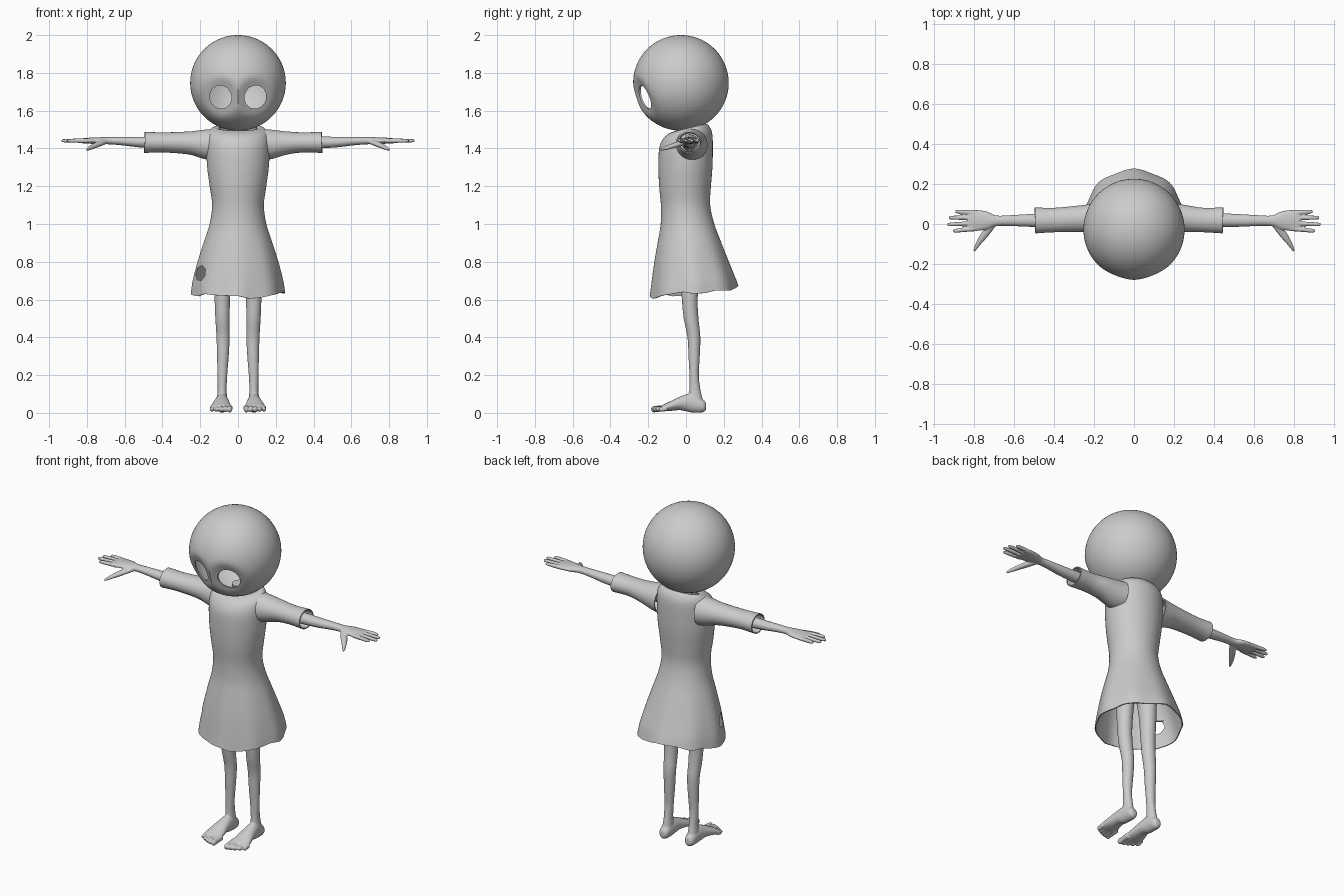
import bpy, bmesh, random
from math import sin, cos, pi, exp, radians
from mathutils import Vector

if "Cube" in bpy.data.objects:
    bpy.data.objects.remove(bpy.data.objects["Cube"])

random.seed(4)


def smooth_rows(rows, n=5):
    """Catmull-Rom interpolation of rows of numbers."""
    out = []
    for i in range(len(rows) - 1):
        p0, p1, p2 = rows[max(i - 1, 0)], rows[i], rows[i + 1]
        p3 = rows[min(i + 2, len(rows) - 1)]
        for k in range(n):
            t = k / n
            out.append([0.5 * (2 * b + (c - a) * t + (2 * a - 5 * b + 4 * c - d) * t * t
                               + (3 * b - a - 3 * c + d) * t ** 3)
                        for a, b, c, d in zip(p0, p1, p2, p3)])
    return out + [list(rows[-1])]


def skin(bm, rings, cap):
    rings = [[bm.verts.new(p) for p in r] for r in rings]
    n = len(rings[0])
    for a, b in zip(rings, rings[1:]):
        for i in range(n):
            bm.faces.new((a[i], a[(i + 1) % n], b[(i + 1) % n], b[i]))
    if cap:
        bm.faces.new(rings[0][::-1])
        bm.faces.new(rings[-1])


def loft(bm, rows, cap=True, sides=32):
    """Elliptical tube; each row is x, y, z, side radius, up radius."""
    t = (Vector(rows[-1][:3]) - Vector(rows[0][:3])).normalized()
    u = Vector((1, 0, 0)) if abs(t.z) > 0.9 else t.cross(Vector((0, 0, 1))).normalized()
    v = u.cross(t)
    skin(bm, [[Vector(r[:3]) + u * r[3] * cos(2 * pi * i / sides) + v * r[4] * sin(2 * pi * i / sides)
               for i in range(sides)] for r in smooth_rows(rows)], cap)


def make(bm, name):
    bmesh.ops.recalc_face_normals(bm, faces=bm.faces)
    me = bpy.data.meshes.new(name)
    bm.to_mesh(me)
    bm.free()
    ob = bpy.data.objects.new(name, me)
    bpy.context.collection.objects.link(ob)
    return ob


def add_mod(ob, kind, **props):
    m = ob.modifiers.new(kind.title(), kind)
    for k, val in props.items():
        setattr(m, k, val)


def finish(ob, angle=40):
    bpy.ops.object.select_all(action='DESELECT')
    bpy.context.view_layer.objects.active = ob
    ob.select_set(True)
    for m in list(ob.modifiers):
        bpy.ops.object.modifier_apply(modifier=m.name)
    bpy.ops.object.shade_smooth_by_angle(angle=radians(angle))


def cut(ob, loc, scale, tilt=0, sides=48):
    """Cut an elliptical hole along y."""
    bpy.ops.mesh.primitive_cylinder_add(vertices=sides, radius=1, depth=2, location=loc,
                                        rotation=(pi / 2, tilt, 0))
    c = bpy.context.object
    c.name = "hole_cutter"
    c.scale = scale
    c.hide_render = True
    add_mod(ob, 'BOOLEAN', object=c, operation='DIFFERENCE', solver='EXACT')
    return c


# Round hollow head with sunken eye openings
HEAD = Vector((0, -0.027, 1.747))
bm = bmesh.new()
bmesh.ops.create_uvsphere(bm, u_segments=96, v_segments=64, radius=0.253)
for v in bm.verts:
    v.co += HEAD
    if v.co.y < HEAD.y:
        d = ((abs(v.co.x) - 0.092) / 0.062) ** 2 + ((v.co.z - 1.672) / 0.068) ** 2
        v.co.y += 0.03 * exp(-d * d * 0.35)
head = make(bm, "head")
add_mod(head, 'SOLIDIFY', thickness=0.008, offset=-1)
cutters = [cut(head, (s * 0.092, -0.27, 1.672), (0.057, 0.062, 0.15), s * radians(18)) for s in (1, -1)]
finish(head)

# Dress: height, half width, front y, back y, front-to-back tilt
profile = [(0.638, 0.248, -0.19, 0.275, 0.026), (0.70, 0.238, -0.182, 0.258, 0.02),
           (0.80, 0.213, -0.168, 0.222, 0.01), (0.90, 0.182, -0.15, 0.187, 0),
           (1.00, 0.15, -0.134, 0.15, 0), (1.10, 0.137, -0.133, 0.128, 0),
           (1.20, 0.15, -0.142, 0.132, 0), (1.30, 0.163, -0.146, 0.14, 0),
           (1.40, 0.168, -0.142, 0.142, 0), (1.46, 0.165, -0.122, 0.14, 0.01),
           (1.492, 0.153, -0.092, 0.13, 0.014), (1.512, 0.13, -0.05, 0.11, 0.018),
           (1.508, 0.10, -0.03, 0.095, 0.018)]
N = 96
jag = [random.uniform(-0.012, 0.012) for _ in range(N // 4)]
rings = []
for z, rx, yf, yb, tilt in smooth_rows(profile, 4):
    ring = []
    for i in range(N):
        a = 2 * pi * i / N
        fold = 1 + 0.018 * min(1, max(0, (1.0 - z) / 0.35)) * (cos(8 * a) - 0.5)
        f = (i % 4) / 4
        rag = (jag[i // 4] * (1 - f) + jag[(i // 4 + 1) % len(jag)] * f) * max(0, (0.70 - z) / 0.06)
        ring.append((rx * cos(a) * fold, (yf + yb) / 2 + (yb - yf) / 2 * sin(a) * fold,
                     z + tilt * sin(a) + rag))
    rings.append(ring)
bm = bmesh.new()
skin(bm, rings, False)
dress = make(bm, "dress")
add_mod(dress, 'SOLIDIFY', thickness=0.006, offset=-1)
# Torn hole near the hem
cutters.append(cut(dress, (-0.198, -0.14, 0.74), (0.026, 0.042, 0.14), radians(12), 7))
finish(dress)
for c in cutters:
    bpy.data.objects.remove(c)

# Sleeves of unequal length
for name, s, end in (("right_sleeve", 1, 0.445), ("left_sleeve", -1, 0.495)):
    bm = bmesh.new()
    loft(bm, [(s * 0.13, 0.028, 1.42, 0.086, 0.084), (s * 0.18, 0.028, 1.422, 0.077, 0.077),
              (s * 0.26, 0.027, 1.429, 0.067, 0.061), (s * (end - 0.1), 0.02, 1.432, 0.061, 0.053),
              (s * end, 0.018, 1.432, 0.065, 0.056)], False, 40)
    sleeve = make(bm, name)
    add_mod(sleeve, 'SOLIDIFY', thickness=0.006, offset=-1)
    finish(sleeve)

# Body and neck under the dress
bm = bmesh.new()
loft(bm, [(0, 0.02, 0.84, 0.05, 0.05), (0, 0.02, 0.92, 0.115, 0.085), (0, 0.0, 1.1, 0.105, 0.085),
          (0, 0.0, 1.35, 0.12, 0.09), (0, 0.02, 1.44, 0.10, 0.07), (0, 0.03, 1.48, 0.05, 0.05),
          (0, 0.02, 1.53, 0.045, 0.045)])
finish(make(bm, "torso_and_neck"))


def limb(bm, name):
    """Fuse overlapping tubes, soften and mirror."""
    ob = make(bm, name)
    add_mod(ob, 'REMESH', mode='VOXEL', voxel_size=0.004)
    add_mod(ob, 'SMOOTH', factor=0.5, iterations=4)
    add_mod(ob, 'MIRROR', use_mirror_merge=False)
    finish(ob, 60)


# Arms with palm, four fingers and thumb
bm = bmesh.new()
loft(bm, [(0.12, 0.02, 1.43, 0.045, 0.045), (0.3, 0.02, 1.432, 0.038, 0.036),
          (0.5, 0.018, 1.433, 0.033, 0.029), (0.62, 0.017, 1.439, 0.027, 0.022),
          (0.69, 0.016, 1.441, 0.027, 0.019), (0.74, 0.018, 1.441, 0.046, 0.018),
          (0.80, 0.017, 1.441, 0.054, 0.015), (0.83, 0.015, 1.44, 0.052, 0.012)])
for y0, y1, tip in ((0.056, 0.062, 0.895), (0.03, 0.032, 0.927), (0.004, -0.002, 0.934), (-0.024, -0.034, 0.905)):
    loft(bm, [(0.79, y0, 1.44, 0.012, 0.012), (0.85, (y0 + y1) / 2, 1.441, 0.0115, 0.0115),
              (tip - 0.012, y1, 1.441, 0.0095, 0.009), (tip, y1, 1.441, 0.006, 0.005)], sides=16)
loft(bm, [(0.70, 0.005, 1.437, 0.016, 0.014), (0.745, -0.05, 1.42, 0.019, 0.014),
          (0.78, -0.10, 1.404, 0.012, 0.011), (0.80, -0.135, 1.393, 0.006, 0.006)], sides=16)
limb(bm, "arms_and_hands")

# Legs with bare feet and toes
bm = bmesh.new()
loft(bm, [(0.065, 0.02, 0.92, 0.06, 0.07), (0.08, 0.02, 0.75, 0.048, 0.052), (0.083, 0.02, 0.6, 0.041, 0.042),
          (0.082, 0.027, 0.5, 0.038, 0.039), (0.079, 0.042, 0.4, 0.035, 0.034), (0.08, 0.043, 0.3, 0.031, 0.03),
          (0.083, 0.043, 0.2, 0.026, 0.025), (0.084, 0.047, 0.12, 0.024, 0.03), (0.085, 0.05, 0.05, 0.03, 0.043)])
loft(bm, [(0.085, 0.106, 0.036, 0.015, 0.018), (0.085, 0.088, 0.038, 0.029, 0.035),
          (0.085, 0.03, 0.052, 0.034, 0.05), (0.087, -0.03, 0.05, 0.042, 0.036),
          (0.09, -0.09, 0.034, 0.054, 0.024), (0.09, -0.125, 0.026, 0.055, 0.015)])
for i in range(5):
    x, tip, r = 0.044 + 0.0235 * i, -0.184 + 0.002 * i + 0.002 * i * i, 0.017 - 0.001 * i
    loft(bm, [(x, -0.10, 0.026, r, r), (x, tip + 0.028, 0.021, r * 0.8, r),
              (x, tip + 0.012, 0.019, r * 0.85, r), (x, tip, 0.019, r * 0.45, r * 0.5)], sides=16)
limb(bm, "legs_and_feet")
